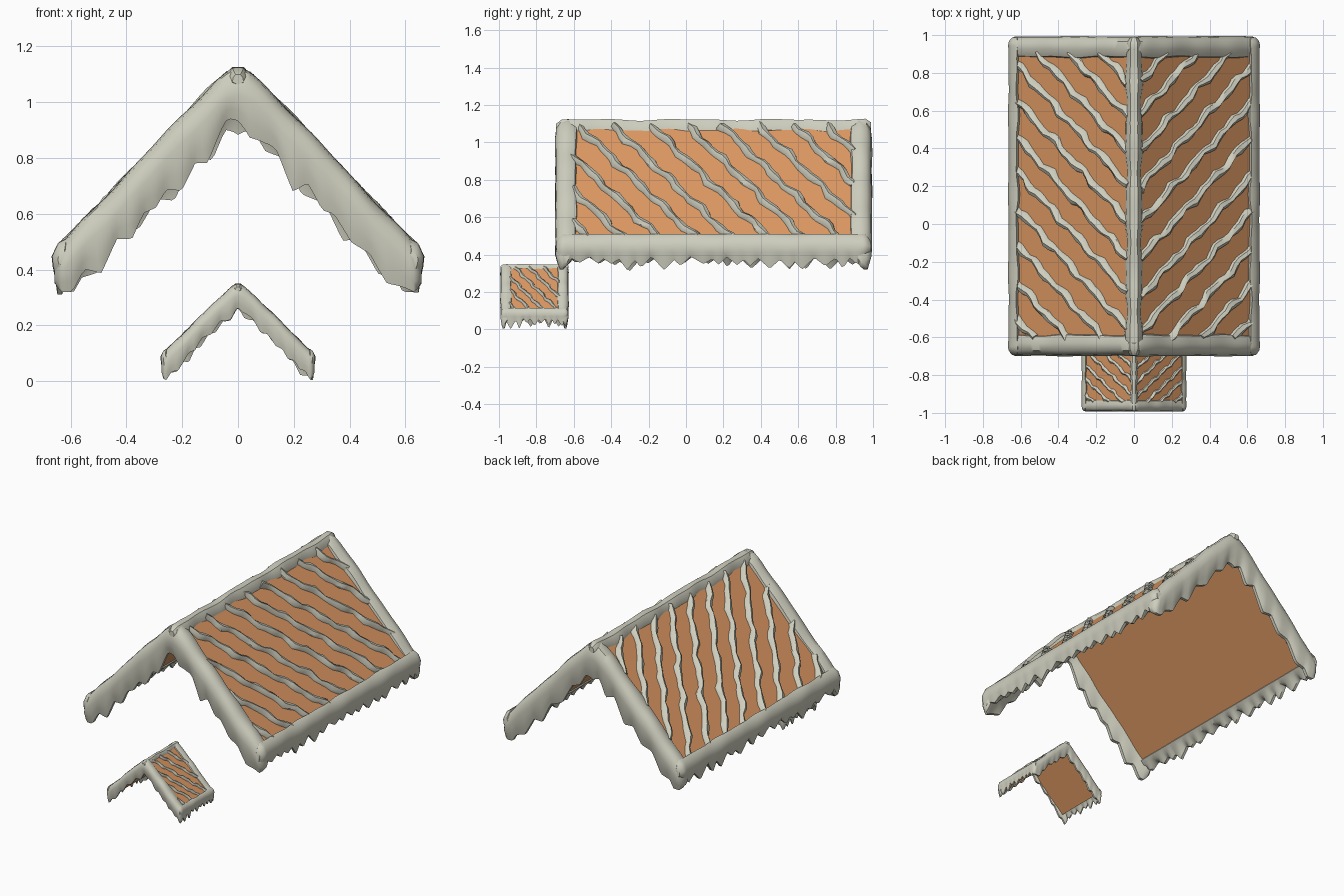
import bpy, bmesh, math, random
from mathutils import Vector

if "Cube" in bpy.data.objects:
    bpy.data.objects.remove(bpy.data.objects["Cube"])

random.seed(7)


def material(name, rgb):
    m = bpy.data.materials.new(name)
    m.diffuse_color = (*rgb, 1)
    m.use_nodes = True
    m.node_tree.nodes["Principled BSDF"].inputs["Base Color"].default_value = m.diffuse_color
    return m


ICING = material("icing", (0.62, 0.62, 0.52))
BISCUIT = material("gingerbread", (0.73, 0.32, 0.125))


def loft(bm, rings):
    """Skin a list of equal closed rings and cap both ends."""
    vs = [[bm.verts.new(p) for p in r] for r in rings]
    n = len(vs[0])
    for a, b in zip(vs, vs[1:]):
        for i in range(n):
            j = (i + 1) % n
            bm.faces.new((a[i], a[j], b[j], b[i]))
    bm.faces.new(vs[0])
    bm.faces.new(vs[-1])


def finish(name, bm, mat, angle=40):
    bmesh.ops.recalc_face_normals(bm, faces=bm.faces)
    me = bpy.data.meshes.new(name)
    bm.to_mesh(me)
    bm.free()
    ob = bpy.data.objects.new(name, me)
    bpy.context.collection.objects.link(ob)
    me.materials.append(mat)
    bpy.ops.object.select_all(action='DESELECT')
    ob.select_set(True)
    bpy.context.view_layer.objects.active = ob
    bpy.ops.object.shade_smooth_by_angle(angle=math.radians(angle))


def drips(a, b, gap):
    """Random icicle profile, 0..1, along a..b."""
    spikes, s = [], a + gap * 0.3
    while s < b:
        spikes.append((s, gap * random.uniform(0.45, 0.8), random.uniform(0.45, 1)))
        s += gap * random.uniform(0.7, 1.3)
    return lambda t: max(max(0, l * (1 - abs(t - c) / w)) for c, w, l in spikes)


def wave(amount, length):
    """Smooth hand-piped wobble."""
    p, q = random.uniform(0, 6), random.uniform(0, 6)
    return lambda t: amount * (math.sin(t * 6.3 / length + p) * 0.6
                               + math.sin(t * 11.7 / length + q) * 0.4)


def steps(a, b, step):
    n = max(4, round((b - a) / step))
    return [a + (b - a) * i / n for i in range(n + 1)]


def end_scale(t, a, b, r):
    """Round off a strip near both ends."""
    d = min(t - a, b - t) / r
    return 1 if d >= 1 else max(0.45, math.sqrt(max(0, 1 - (1 - d) ** 2)))


def shrink(ring, f):
    c = sum(ring, Vector()) / len(ring)
    return [c + (p - c) * f for p in ring]


def roof(name, k, zt, W, y0, y1, rake, slope, thick, zmin, run, gap):
    a = 0.045 * k
    so = slope + 0.04
    zo = lambda x: zt - so * (math.sqrt(x * x + a * a) - a)   # icing top line
    zp = lambda x: zt - 0.015 * k - slope * abs(x)            # biscuit top line

    # gabled biscuit slab
    bm = bmesh.new()
    xe, xi = W - 0.03 * k, W - 0.03 * k - thick * 0.5
    prof = [(-xe, zp(xe)), (0, zp(0)), (xe, zp(xe)), (xi, zp(xi) - thick),
            (0, zp(0) - thick), (-xi, zp(xi) - thick)]
    loft(bm, [[Vector((x, y, z)) for x, z in prof]
              for y in (y0 + rake * 0.35, y1 - rake * 0.35)])
    finish(name + "_biscuit", bm, BISCUIT, 20)

    # icing caps with icicles on the front and back gable edges
    for tag, ye, sy in (("front", y0, 1), ("back", y1, -1)):
        bm, rings = bmesh.new(), []
        X = W - 0.008 * k
        dr, wob, lift = drips(-X, X, 0.12 * k), wave(0.008 * k, 0.4 * k), wave(0.006 * k, 0.3 * k)
        for x in steps(-X, X, 0.014 * k):
            z = zo(x) + lift(x) * min(1, abs(x) / (0.1 * k))
            h = (0.165 + 0.025 * min(1, abs(x) / (0.1 * k)) + 0.09 * dr(x)) * k
            h = min(h, z - zmin - 0.01 * k)
            sec = [(1, -.06 * k), (.94, -.025 * k), (.6, 0), (.25, -.01 * k), (.06, -.045 * k),
                   (0, -.1 * k), (.1, -h * .8), (.2, -h), (.38, -h), (.55, -.155 * k),
                   (.78, -.125 * k)]
            ring = [Vector((x, ye + sy * (u * rake + wob(x) * (u - .3) + .006 * k), z + d))
                    for u, d in sec]
            rings.append(shrink(ring, end_scale(x, -X, X, 0.03 * k)))
        loft(bm, rings)
        finish(f"{name}_{tag}_icing", bm, ICING)

    # icing caps with icicles along both eaves
    e = zo(W)
    for tag, sx in (("right", 1), ("left", -1)):
        bm, rings = bmesh.new(), []
        A, B = y0 + 0.012 * k, y1 - 0.012 * k
        dr, wob = drips(A, B, 0.1 * k), wave(0.007 * k, 0.4 * k)
        base = 0.065 * k
        for y in steps(A, B, 0.014 * k):
            t = base + dr(y) * (e - zmin - base)
            w = wob(y)
            sec = [(.058 * k - w, .015 * k), (.045 * k - w, .05 * k), (.02 * k, .035 * k),
                   (w * .4, -.012 * k), (w * .4 + .004 * k, -.05 * k), (.018 * k, -t),
                   (.035 * k, -t), (.065 * k, -.065 * k), (.088 * k, -.04 * k)]
            ring = [Vector((sx * (W - u), y, e + d)) for u, d in sec]
            rings.append(shrink(ring, end_scale(y, A, B, 0.04 * k)))
        loft(bm, rings)
        finish(f"{name}_{tag}_eave_icing", bm, ICING)

    # icing bead along the ridge
    bm, rings = bmesh.new(), []
    A, B = y0 + 0.01 * k, y1 - 0.01 * k
    wob, lift = wave(0.007 * k, 0.35 * k), wave(0.006 * k, 0.5 * k)
    for y in steps(A, B, 0.03 * k):
        w = .044 * k + wob(y)
        sec = [(-w, -.065 * k), (-w * .9, -.03 * k), (-w * .45, -.004 * k), (w * .45, -.004 * k),
               (w * .9, -.03 * k), (w, -.065 * k), (0, -.085 * k)]
        ring = [Vector((x, y, zt + z + lift(y))) for x, z in sec]
        rings.append(shrink(ring, end_scale(y, A, B, 0.03 * k)))
    loft(bm, rings)
    finish(name + "_ridge_icing", bm, ICING)

    # piped diagonal stripes, both slopes
    xa, xb = 0.025 * k, W - 0.04 * k
    ya, yb = y0 + rake * 0.85, y1 - rake * 0.85
    for tag, sx in (("right", 1), ("left", -1)):
        bm = bmesh.new()
        nrm = Vector((sx * slope, 0, 1)).normalized()
        along = Vector((sx * (xb - xa), run, -slope * (xb - xa))).normalized()
        side = nrm.cross(along)
        c = ya - run + gap * 0.6
        while c < yb - gap * 0.3:
            t0, t1 = max(0, (ya - c) / run), min(1, (yb - c) / run)
            bend, fat, tall = wave(.014 * k, .25), wave(.008 * k, .2), wave(.007 * k, .22)
            rings = []
            for t in steps(t0, t1, 0.04):
                x = xa + (xb - xa) * t
                p = Vector((sx * x, c + run * t, zp(x))) + side * bend(t)
                w, h = .023 * k + fat(t), .027 * k + tall(t)
                rings.append([p + side * (w * u) + nrm * (h * v) for u, v in
                              ((-1, -.3), (-.85, .4), (-.1, 1), (.7, .6), (1, -.3))])
            if t1 - t0 > 0.08:
                loft(bm, rings)
            c += gap * random.uniform(0.92, 1.08)
        finish(f"{name}_{tag}_icing_stripes", bm, ICING)


roof("main_roof", 1.0, 1.125, 0.665, -0.705, 1.0, 0.115, 1.03, 0.085, 0.31, 0.65, 0.19)
roof("porch_roof", 0.45, 0.35, 0.277, -0.995, -0.625, 0.06, 0.96, 0.065, 0.0, 0.24, 0.075)
